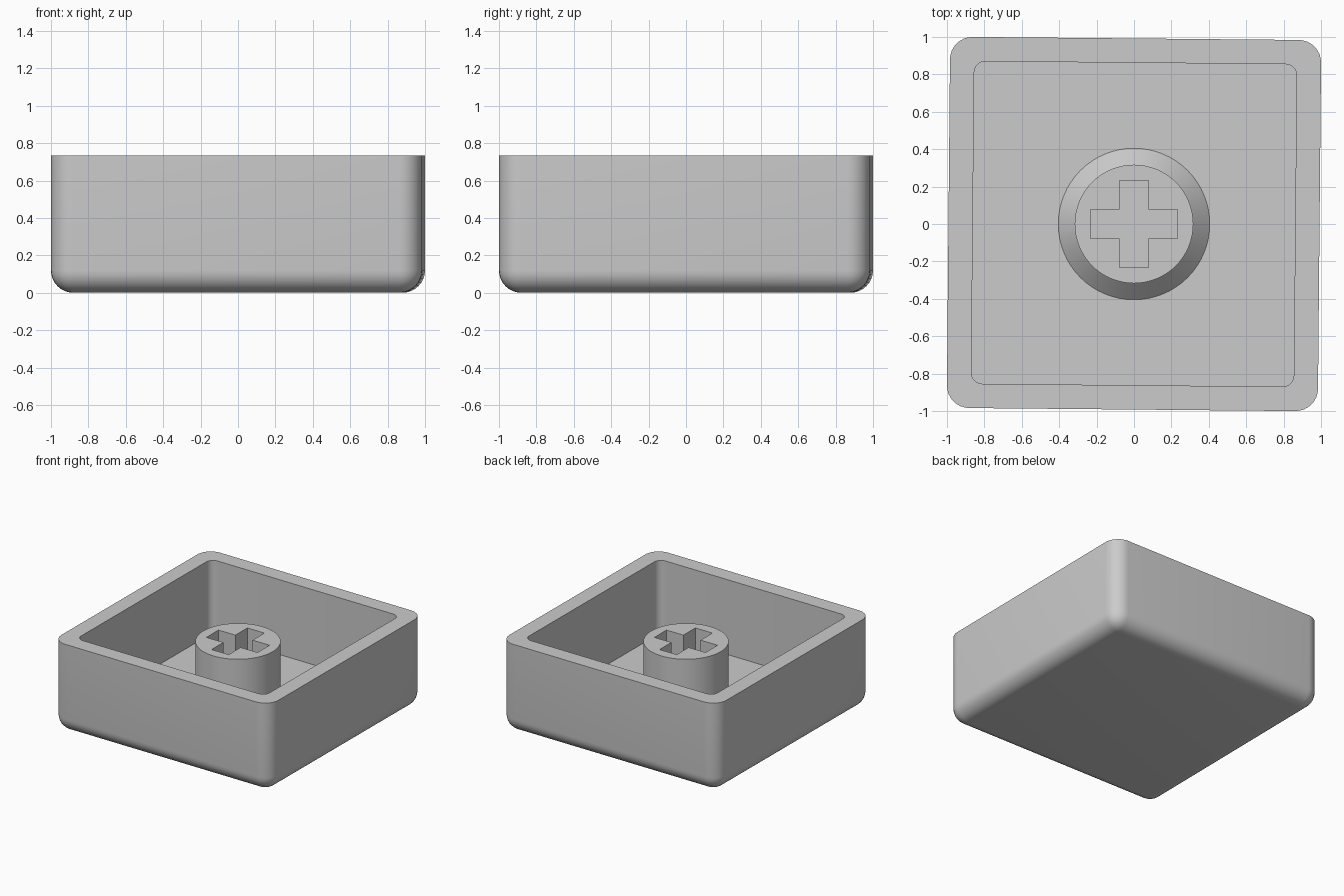
import bpy, bmesh, math
from mathutils import Matrix

if "Cube" in bpy.data.objects:
    bpy.data.objects.remove(bpy.data.objects["Cube"])

TILT = math.radians(-0.53)
HEIGHT, FLOOR, STEM_TOP = 0.735, 0.12, 0.62

grey = bpy.data.materials.new("grey plastic")
grey.diffuse_color = (0.6, 0.6, 0.6, 1)
grey.use_nodes = True
grey.node_tree.nodes["Principled BSDF"].inputs["Base Color"].default_value = grey.diffuse_color


def make_object(name, bm):
    bmesh.ops.recalc_face_normals(bm, faces=bm.faces)
    mesh = bpy.data.meshes.new(name)
    bm.to_mesh(mesh)
    bm.free()
    mesh.materials.append(grey)
    ob = bpy.data.objects.new(name, mesh)
    bpy.context.collection.objects.link(ob)
    return ob


def rounded_box(name, half, z0, z1, radius, round_bottom):
    """Square box with rounded upright edges and an optional rounded underside."""
    bm = bmesh.new()
    bmesh.ops.create_cube(bm, size=1, matrix=Matrix.Translation((0, 0, (z0 + z1) / 2))
                          @ Matrix.Diagonal((2 * half, 2 * half, z1 - z0, 1)))
    edges = []
    for e in bm.edges:
        a, b = (v.co for v in e.verts)
        upright = abs(a.z - b.z) > 0.01
        underside = max(a.z, b.z) < z0 + 0.001
        if upright or (round_bottom and underside):
            edges.append(e)
    bmesh.ops.bevel(bm, geom=edges, offset=radius, offset_type='OFFSET',
                    segments=8, profile=0.5, affect='EDGES')
    bmesh.ops.rotate(bm, verts=bm.verts, matrix=Matrix.Rotation(TILT, 3, 'Z'))
    return make_object(name, bm)


def cut(ob, cutter):
    mod = ob.modifiers.new("cut", 'BOOLEAN')
    mod.operation, mod.solver, mod.object = 'DIFFERENCE', 'EXACT', cutter
    bpy.context.view_layer.objects.active = ob
    bpy.ops.object.modifier_apply(modifier=mod.name)
    bpy.data.objects.remove(cutter)


# Hollow shell, open at the top
shell = rounded_box("shell", 0.992, 0, HEIGHT, 0.12, True)
cut(shell, rounded_box("cavity_cutter", 0.862, FLOOR, HEIGHT + 0.3, 0.06, False))

# Round stem with a flared foot
bm = bmesh.new()
profile = [(0.405, FLOOR - 0.02), (0.405, FLOOR), (0.317, FLOOR + 0.088), (0.317, STEM_TOP)]
N = 64
rings = [[bm.verts.new((r * math.cos(math.tau * i / N), r * math.sin(math.tau * i / N), z))
          for i in range(N)] for r, z in profile]
for low, high in zip(rings, rings[1:]):
    for i in range(N):
        j = (i + 1) % N
        bm.faces.new((low[i], low[j], high[j], high[i]))
bm.faces.new(rings[0])
bm.faces.new(rings[-1])
stem = make_object("stem", bm)

# Cross-shaped socket in the stem
W, L = 0.078, 0.232
bm = bmesh.new()
outline = []
for k in range(4):
    c, s = round(math.cos(k * math.pi / 2)), round(math.sin(k * math.pi / 2))
    for x, y in ((L, -W), (L, W), (W, W)):
        outline.append(bm.verts.new((x * c - y * s, x * s + y * c, FLOOR)))
base = bm.faces.new(outline)
top = bmesh.ops.extrude_face_region(bm, geom=[base])["geom"]
bmesh.ops.translate(bm, vec=(0, 0, 1),
                    verts=[v for v in top if isinstance(v, bmesh.types.BMVert)])
cut(stem, make_object("socket_cutter", bm))

# Smooth curves, crisp corners
for ob in (shell, stem):
    bpy.ops.object.select_all(action='DESELECT')
    ob.select_set(True)
    bpy.context.view_layer.objects.active = ob
    bpy.ops.object.shade_smooth_by_angle(angle=math.radians(30))
